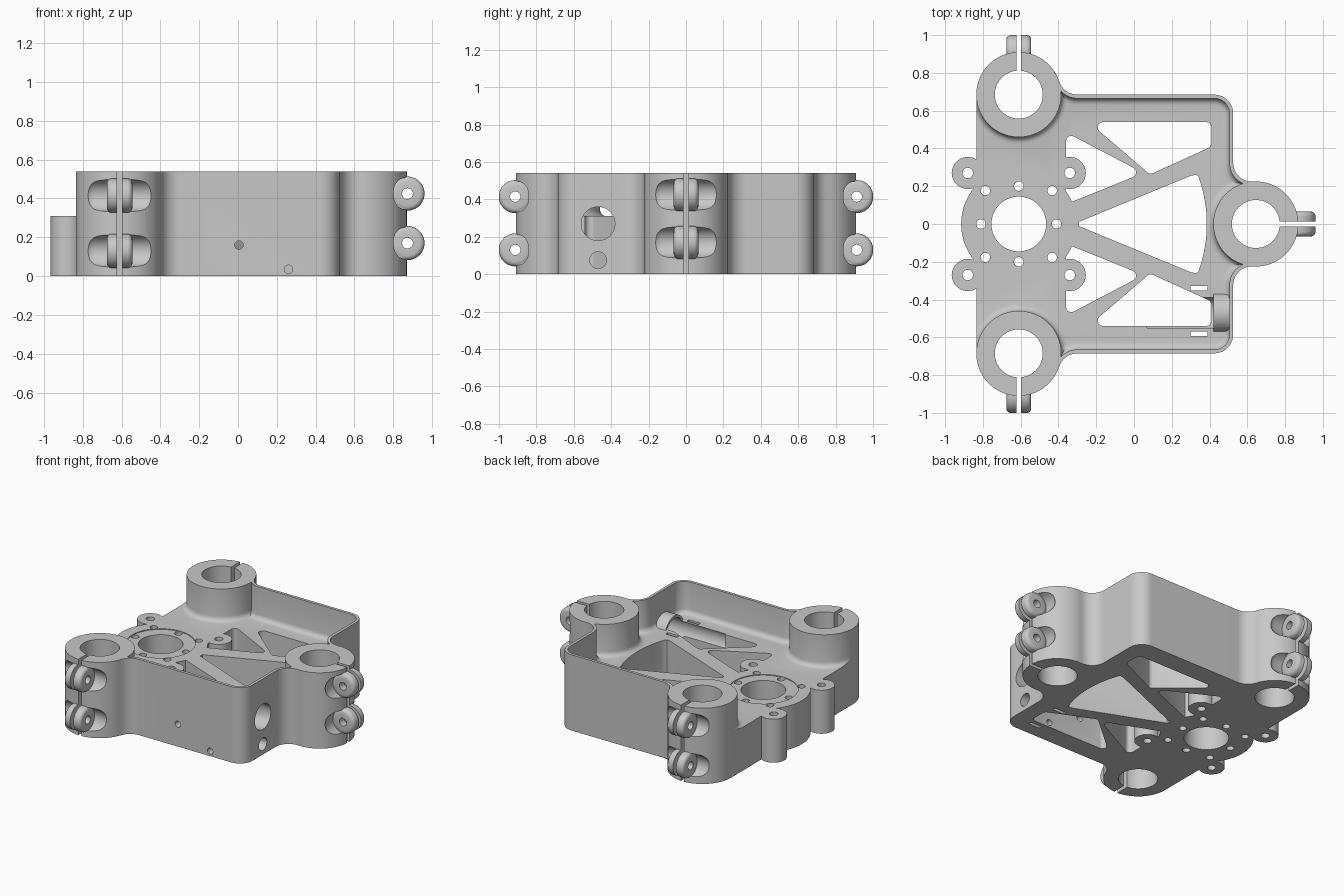
import bpy, bmesh
from math import sin, cos, tan, atan2, acos, degrees, radians, pi
from mathutils import Vector

cube = bpy.data.objects.get("Cube")
if cube:
    bpy.data.objects.remove(cube, do_unlink=True)

H, FLOOR = 0.54, 0.31          # full height, floor height
RING, BORE = 0.225, 0.127      # clamp outer and inner radius
FOOT = 0.035                   # fillet between walls and floor
MOTOR = Vector((-0.61, 0, 0))
Z = Vector((0, 0, 1))

grey = bpy.data.materials.new("machined_grey")
grey.use_nodes = True
grey.diffuse_color = (0.58, 0.58, 0.58, 1)
grey.node_tree.nodes["Principled BSDF"].inputs["Base Color"].default_value = (0.58, 0.58, 0.58, 1)


def finish(name, bm):
    bmesh.ops.recalc_face_normals(bm, faces=bm.faces)
    mesh = bpy.data.meshes.new(name)
    bm.to_mesh(mesh)
    bm.free()
    ob = bpy.data.objects.new(name, mesh)
    bpy.context.collection.objects.link(ob)
    mesh.materials.append(grey)
    return ob


def loft(name, layers):
    """Solid through outlines of equal length, given as (points, height)."""
    bm = bmesh.new()
    rings = [[bm.verts.new((x, y, z)) for x, y in pts] for pts, z in layers]
    n = len(rings[0])
    for low, high in zip(rings, rings[1:]):
        for i in range(n):
            j = (i + 1) % n
            bm.faces.new((low[i], low[j], high[j], high[i]))
    bm.faces.new(rings[0][::-1])
    bm.faces.new(rings[-1])
    return finish(name, bm)


def prism(name, pts, z0, z1):
    return loft(name, [(pts, z0), (pts, z1)])


def rod(name, start, end, r, round_end=0, round_start=0, segs=40):
    """Cylinder between two points, with optional rounded rims."""
    start, end = Vector(start), Vector(end)
    axis = end - start
    bm = bmesh.new()
    bmesh.ops.create_cone(bm, cap_ends=True, segments=segs, radius1=r, radius2=r, depth=axis.length)
    for side, size in ((1, round_end), (-1, round_start)):
        if size:
            rim = [e for e in bm.edges if all(v.co.z * side > axis.length * 0.499 for v in e.verts)]
            bmesh.ops.bevel(bm, geom=rim, offset=size, segments=4, profile=0.5, affect='EDGES')
    bmesh.ops.rotate(bm, verts=bm.verts, matrix=Z.rotation_difference(axis).to_matrix())
    bmesh.ops.translate(bm, verts=bm.verts, vec=(start + end) / 2)
    return finish(name, bm)


def box(name, lo, hi):
    return prism(name, [(lo[0], lo[1]), (hi[0], lo[1]), (hi[0], hi[1]), (lo[0], hi[1])], lo[2], hi[2])


def combine(mode, tools):
    """Apply several separate tools to the body in one boolean."""
    bm = bmesh.new()
    for t in tools:
        bm.from_mesh(t.data)
        bpy.data.objects.remove(t, do_unlink=True)
    tool = finish("tool", bm)
    mod = body.modifiers.new("join", 'BOOLEAN')
    mod.operation, mod.object, mod.solver = mode, tool, 'EXACT'
    dg = bpy.context.evaluated_depsgraph_get()
    mesh = bpy.data.meshes.new_from_object(body.evaluated_get(dg))
    body.modifiers.clear()
    body.data = mesh
    bpy.data.objects.remove(tool, do_unlink=True)


def arc(cx, cy, r, a0, a1, n=10):
    angles = [radians(a0 + (a1 - a0) * i / n) for i in range(n + 1)]
    return [(cx + r * cos(a), cy + r * sin(a)) for a in angles]


def rounded(corners, r, n=5):
    """Polygon with every corner replaced by a tangent arc."""
    pts = []
    for i, c in enumerate(corners):
        p = Vector(c)
        u = (Vector(corners[i - 1]) - p).normalized()
        v = (Vector(corners[(i + 1) % len(corners)]) - p).normalized()
        half = acos(u.dot(v)) / 2
        mid = p + (u + v).normalized() * r / sin(half)
        a = (p + u * r / tan(half) - mid).normalized()
        b = (p + v * r / tan(half) - mid).normalized()
        pts += [tuple(mid + a.slerp(b, k / n) * r) for k in range(n + 1)]
    return pts


def mirrored(half):
    return half + [(x, -y) for x, y in reversed(half) if abs(y) > 1e-4]


def meet(c0, r0, c1, r1, turn):
    """Angles, seen from both centres, where two circles cross."""
    c0, c1 = Vector(c0), Vector(c1)
    d = c1 - c0
    a = atan2(d.y, d.x) + turn * acos((r0 * r0 - r1 * r1 + d.length_squared) / (2 * d.length * r0))
    q = c0 + Vector((cos(a), sin(a))) * r0 - c1
    return degrees(a), degrees(atan2(q.y, q.x)) % 360


def cavity(d):
    """Cavity outline drawn inward by d."""
    a0, a1 = meet((-0.61, 0.685), RING + d, (-0.3, 0.785), 0.12 + d, -1)
    b0, b1 = meet((0.645, 0), RING + d, (0.625, 0.324), 0.12 + d, 1)
    return mirrored(
        [(-1.2, 0.685)]
        + arc(-0.61, 0.685, RING + d, 180, a0 + 360, 32)
        + arc(-0.3, 0.785, 0.12 + d, a1, 270)[1:]
        + arc(0.425, 0.585, 0.08 - d, 90, 0)
        + arc(0.625, 0.324, 0.12 + d, 180, b1)
        + arc(0.645, 0, RING + d, b0, 180)[1:])


# outer body outline, blended into the three clamps
body = prism("clamp_housing", mirrored(
    arc(-0.61, 0.685, RING, 180, 17.9, 32)
    + arc(-0.3, 0.785, 0.1, 197.9, 270)[1:]
    + arc(0.425, 0.585, 0.1, 90, 0)
    + arc(0.625, 0.324, 0.1, 180, 273.5)
    + arc(0.645, 0, RING, 93.5, 0, 20)[1:]), 0, H)

# upper cavity with a filleted foot, leaving thin walls and round towers
foot = [radians(22.5 * i) for i in range(5)]
layers = [(cavity(FOOT * (1 - sin(t))), FLOOR + FOOT * (1 - cos(t))) for t in foot]
combine('DIFFERENCE', [loft("cavity", layers + [(cavity(0), 1)])])

# floor windows
windows = [prism("centre_window",
                 [(-0.29, 0.012), (0.3, 0.255), (0.33, 0.26)]
                 + arc(-0.36, 0, 0.745, 19.5, -19.5, 16)
                 + [(0.33, -0.26), (0.3, -0.255), (-0.29, -0.012)], -0.1, 0.5)]
for s in (1, -1):
    for pts in ([(-0.36, 0.485), (0.05, 0.27), (-0.36, 0.105)],
                [(-0.24, 0.54), (0.41, 0.54), (0.41, 0.41), (0.085, 0.262)]):
        windows.append(prism("window", rounded([(x, y * s) for x, y in pts], 0.028), -0.1, 0.5))
combine('DIFFERENCE', windows)

# motor flange, sensor collar and motor bosses
combine('UNION', [rod("motor_flange", MOTOR, MOTOR + Z * FLOOR, 0.305, segs=72),
                  rod("sensor_collar", (0.42, -0.47, 0.27), (0.515, -0.47, 0.27), 0.107)])
boss_feet = [Vector((x, y, 0)) for x in (-0.88, -0.34) for y in (-0.27, 0.27)]
combine('UNION', [rod("motor_boss", p, p + Z * FLOOR, 0.085) for p in boss_feet])

# through holes of the motor mount
holes = [rod("motor_bore", MOTOR - Z, MOTOR + Z, 0.145, segs=56)]
holes += [rod("boss_hole", p - Z, p + Z, 0.028, segs=20) for p in boss_feet]
for i in range(8):
    p = MOTOR + Vector((cos(i * pi / 4), sin(i * pi / 4), 0)) * (0.25 if i % 2 else 0.2)
    holes.append(rod("bolt_hole", p - Z, p + Z, 0.025, segs=20))

# sensor bore, cable holes and tie slots
holes += [rod("sensor_bore", (0.07, -0.47, 0.27), (0.7, -0.47, 0.27), 0.09),
          rod("cable_hole", (0.38, -0.47, 0.075), (0.7, -0.47, 0.075), 0.045, segs=24)]
for y in (-0.34, -0.58):
    holes.append(box("tie_slot", (0.3, y - 0.012, -0.1), (0.39, y + 0.012, 0.5)))
for x, z in ((0.005, 0.16), (0.26, 0.035)):
    holes.append(rod("side_hole", (x, -0.8, z), (x, -0.5, z), 0.022, segs=20))

# split clamps: pockets, lugs, bolt holes, bores and slits
clamps = (((-0.61, 0.685, 0), (0, 1, 0), (0.13, 0.415)),
          ((-0.61, -0.685, 0), (0, -1, 0), (0.13, 0.415)),
          ((0.645, 0, 0), (1, 0, 0), (0.17, 0.425)))
pockets, lugs, slits = [], [], []
for centre, out, heights in clamps:
    centre, out = Vector(centre), Vector(out)
    side = Z.cross(out)
    for z in heights:
        p = centre + out * 0.228 + Z * z
        pockets += [rod("bolt_pocket", p + side * s * 0.06, p + side * s * 0.19, 0.083, 0.06) for s in (1, -1)]
        lugs.append(rod("clamp_lug", p - side * 0.066, p + side * 0.066, 0.088, 0.025, 0.025))
        holes.append(rod("lug_hole", p - side * 0.3, p + side * 0.3, 0.028, segs=20))
    holes.append(rod("clamp_bore", centre - Z, centre + Z, BORE, segs=56))
    a, b = centre + side * 0.0125, centre + out * 0.5 - side * 0.0125
    slits.append(box("clamp_slit", (min(a.x, b.x), min(a.y, b.y), -0.1), (max(a.x, b.x), max(a.y, b.y), 1)))
recess = rod("flange_recess", MOTOR + Z * (FLOOR - 0.006), MOTOR + Z, RING, segs=64)
combine('DIFFERENCE', pockets + [recess])
combine('UNION', lugs)
combine('DIFFERENCE', holes)
combine('DIFFERENCE', slits)

# smooth shading with crisp machined edges
bpy.ops.object.select_all(action='DESELECT')
body.select_set(True)
bpy.context.view_layer.objects.active = body
bpy.ops.object.shade_smooth_by_angle(angle=radians(35))
